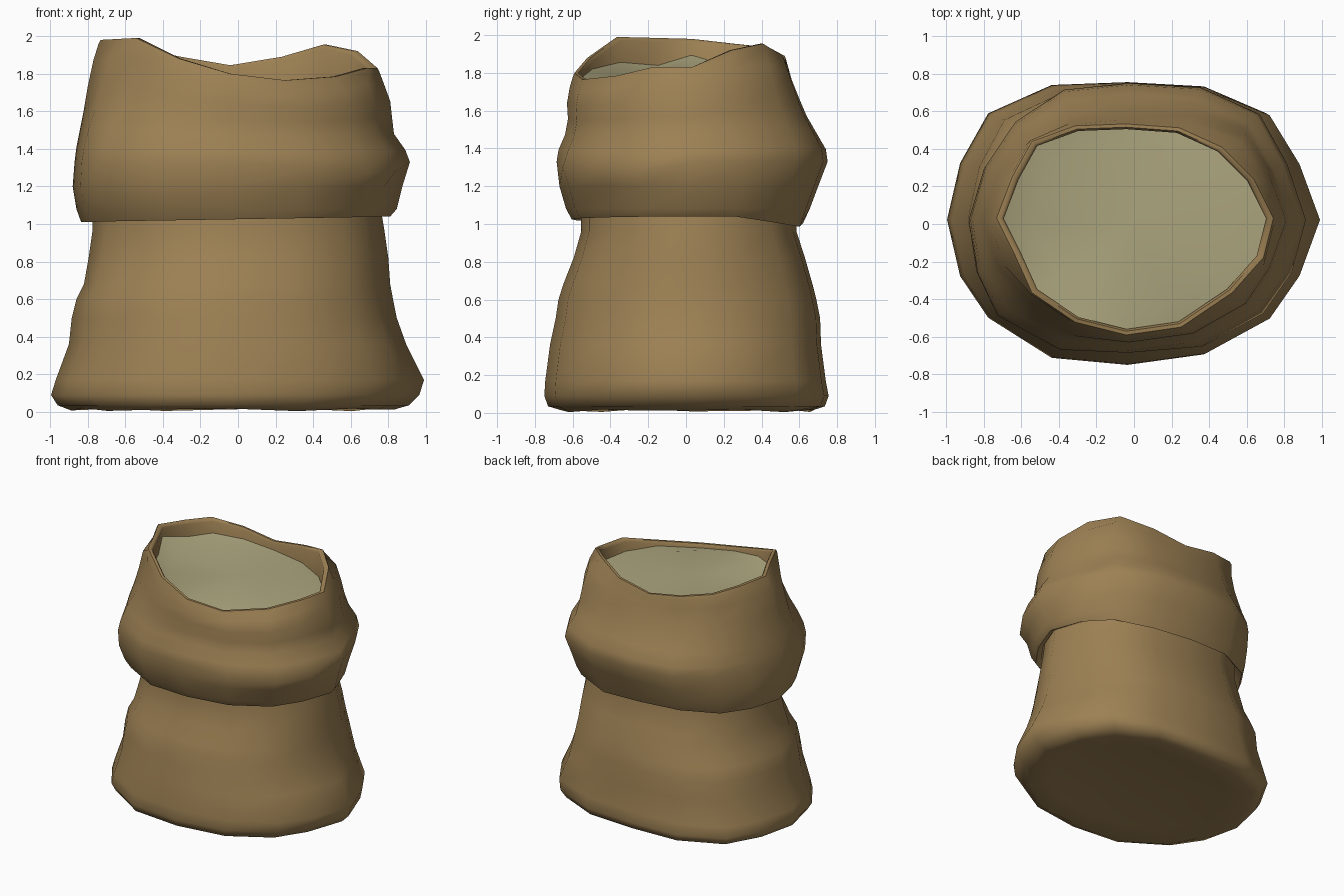
import bpy, math

N = 16
# Unit outline of the sack as seen from above, shared by all rings
OUTLINE = [(1, .03), (.89, .43), (.73, .78), (.385, .97), (-.035, 1), (-.44, .98),
           (-.78, .78), (-.93, .43), (-1, .03), (-.93, -.37), (-.78, -.665), (-.44, -.95),
           (-.035, -1), (.385, -.925), (.73, -.675), (.89, -.37)]


def material(name, rgb):
    m = bpy.data.materials.new(name)
    m.diffuse_color = (*rgb, 1)
    return m


burlap = material("burlap brown", (0.335, 0.218, 0.088))
grain = material("pale grain", (0.42, 0.385, 0.212))


def ring(z, x0, x1, y0, y1, fl=1.0, bl=1.0):
    """Irregular oval; fl / bl push the front-left / back-left corner in or out."""
    pts = [[u * (x1 if u > 0 else -x0), v * (y1 if v > 0 else -y0), z] for u, v in OUTLINE]
    for corner, k in ((10, fl), (6, bl)):
        for off, w in ((-1, 0.4), (0, 1), (1, 0.4)):
            p = pts[corner + off]
            p[0] *= 1 + (k - 1) * w
            p[1] *= 1 + (k - 1) * w
    return pts


def loft(name, rings, mat, cap_start=False, cap_end=False, angle=50):
    verts = [p for r in rings for p in r]
    faces = []
    for j in range(len(rings) - 1):
        for i in range(N):
            k = (i + 1) % N
            faces.append((j * N + i, j * N + k, (j + 1) * N + k, (j + 1) * N + i))

    def fan(start, flip):
        r = verts[start:start + N]
        verts.append([sum(p[q] for p in r) / N for q in range(3)])
        for i in range(N):
            a, b = start + i, start + (i + 1) % N
            faces.append((b, a, len(verts) - 1) if flip else (a, b, len(verts) - 1))

    n = len(rings)
    if cap_start:
        fan(0, True)
    if cap_end:
        fan((n - 1) * N, False)
    me = bpy.data.meshes.new(name)
    me.from_pydata(verts, [], faces)
    me.update()
    ob = bpy.data.objects.new(name, me)
    bpy.context.collection.objects.link(ob)
    me.materials.append(mat)
    bpy.ops.object.select_all(action='DESELECT')
    ob.select_set(True)
    bpy.context.view_layer.objects.active = ob
    bpy.ops.object.shade_smooth_by_angle(angle=math.radians(angle))
    return ob


# Lower sack: flat base, sagging foot, tapering to the waist
lower = [
    ring(0.04, -0.70, 0.68, -0.52, 0.52),
    ring(0.012, -0.89, 0.83, -0.67, 0.67),
    ring(0.035, -0.96, 0.91, -0.73, 0.735),
    ring(0.09, -0.995, 0.965, -0.75, 0.755),
    ring(0.17, -0.97, 0.99, -0.745, 0.74),
    ring(0.36, -0.90, 0.895, -0.72, 0.715),
    ring(0.50, -0.885, 0.845, -0.69, 0.71),
    ring(0.60, -0.86, 0.825, -0.675, 0.69, 1, 0.98),
    ring(0.68, -0.82, 0.81, -0.65, 0.67, 0.98, 0.97),
    ring(0.82, -0.795, 0.80, -0.595, 0.63, 0.95, 0.97),
    ring(0.96, -0.775, 0.78, -0.555, 0.585, 0.93, 0.97),
    ring(1.14, -0.77, 0.75, -0.555, 0.585, 0.93, 0.97),
]
for i in range(N):
    lower[1][i][2] += 0.008 * math.sin(i * 2.3)
loft("lower_sack", lower, burlap, cap_start=True, angle=60)

# Opening: x, y, z of the uneven inner rim
rim = [(.71, .03, 1.83), (.61, .23, 1.92), (.45, .39, 1.955), (.23, .49, 1.89),
       (-.04, .51, 1.845), (-.30, .50, 1.89), (-.52, .42, 1.935), (-.62, .24, 1.955),
       (-.70, .03, 1.98), (-.61, -.15, 1.985), (-.52, -.35, 1.99), (-.30, -.50, 1.88),
       (-.04, -.565, 1.80), (.24, -.525, 1.765), (.50, -.35, 1.785), (.66, -.17, 1.83)]


def scaled_rim(k, dz):
    return [[x * k, y * k, z + dz] for x, y, z in rim]


def follow(pts, w):
    """Lift a ring part way towards the height of the rim."""
    for p, r in zip(pts, rim):
        p[2] += (r[2] - 1.88) * w
    return pts


# Upper folded cuff: underside lip, bulge, shoulder, rolled rim, inner wall
hem = ring(1.025, -0.835, 0.81, -0.605, 0.62, 1.02, 0.97)
for i, p in enumerate(hem):
    p[2] += 0.015 * math.cos(2 * math.pi * i / N)
for i, dz in ((2, -0.03), (3, -0.045), (4, -0.02)):
    hem[i][2] += dz
bulge = ring(1.33, -0.87, 0.915, -0.685, 0.75, 1.07, 0.93)
for i, dz in ((14, -0.06), (15, -0.05), (13, -0.03)):
    bulge[i][0] *= 1.03
    bulge[i][1] *= 1.03
    bulge[i][2] += dz
upper = [
    ring(1.14, -0.765, 0.745, -0.55, 0.58, 0.93, 0.97),
    ring(1.06, -0.79, 0.77, -0.57, 0.59, 0.96, 0.97),
    hem,
    ring(1.08, -0.86, 0.845, -0.635, 0.655, 1.04, 0.96),
    ring(1.20, -0.88, 0.875, -0.67, 0.70, 1.06, 0.94),
    bulge,
    follow(ring(1.40, -0.86, 0.89, -0.675, 0.74, 1.06, 0.93), 0.1),
    follow(ring(1.49, -0.84, 0.83, -0.64, 0.69, 1.04, 0.93), 0.2),
    follow(ring(1.58, -0.82, 0.82, -0.625, 0.64, 0.99, 0.94), 0.3),
    follow(ring(1.68, -0.80, 0.81, -0.63, 0.60, 0.93, 0.94), 0.5),
    follow(ring(1.79, -0.77, 0.775, -0.615, 0.56, 0.91, 0.96), 0.8),
    scaled_rim(1.06, -0.02),
    scaled_rim(1.045, 0.0),
    scaled_rim(1.01, 0.0),
    scaled_rim(0.99, -0.02),
    scaled_rim(0.99, -0.24),
]
loft("folded_cuff", upper, burlap, angle=60)

# Contents: gently tilted surface below the rim
fill = []
for x, y, z in rim:
    level = 1.785 - 0.06 * x / 0.7 - 0.01 * y / 0.5
    fill.append([x * 0.992, y * 0.992, min(level, z - 0.03)])
fill[8][2] += 0.05
fill[10][2] += 0.02
mid = [[p[0] * 0.8, p[1] * 0.8, 1.775 - 0.04 * p[0]] for p in fill]
loft("grain_contents", [fill, mid], grain, cap_end=True)
